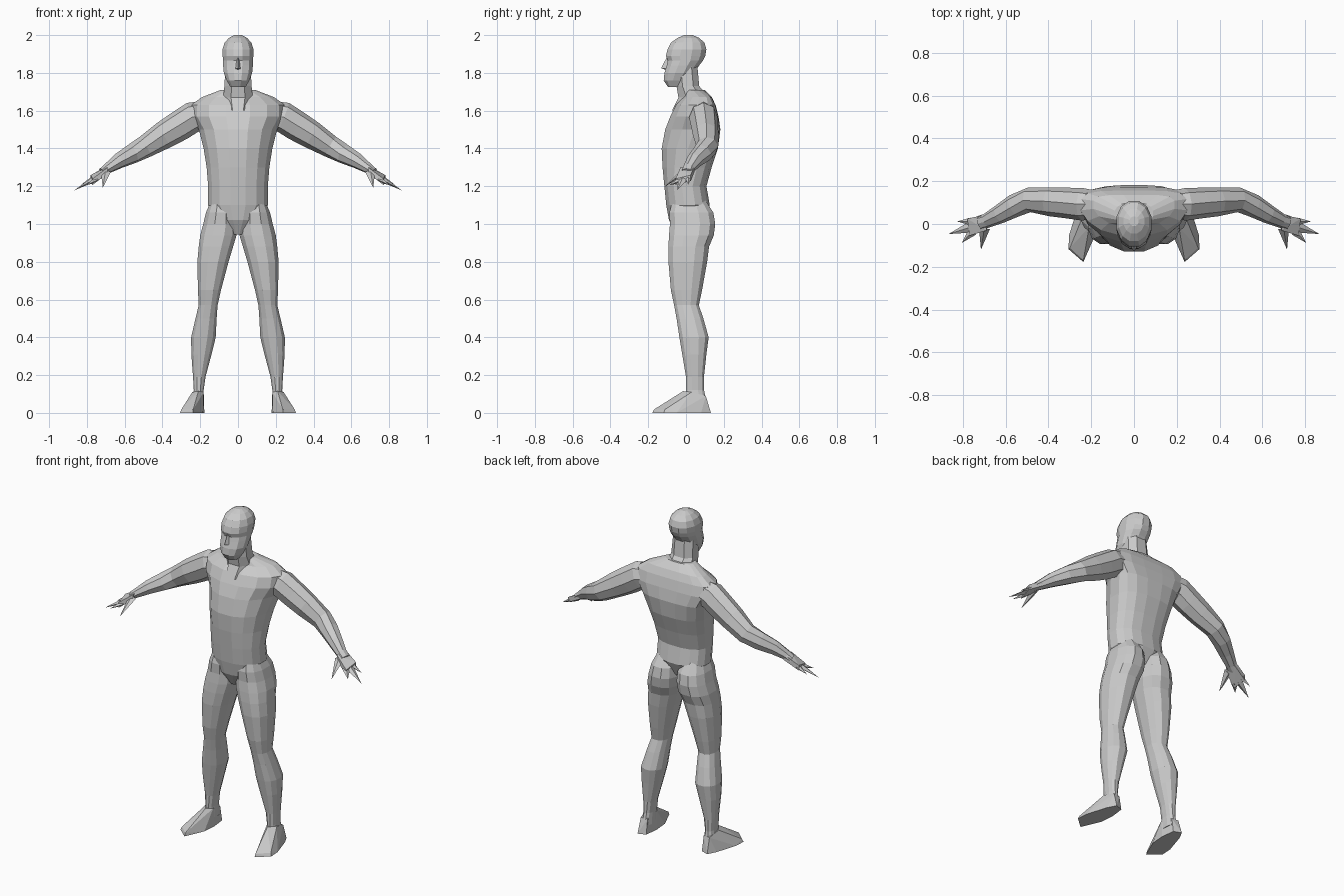
import bpy, bmesh
from math import cos, sin, pi
from mathutils import Vector


def finish(name, bm, mirror):
    bmesh.ops.recalc_face_normals(bm, faces=bm.faces)
    me = bpy.data.meshes.new(name)
    bm.to_mesh(me)
    bm.free()
    ob = bpy.data.objects.new(name, me)
    bpy.context.collection.objects.link(ob)
    if mirror:
        ob.modifiers.new("Mirror", 'MIRROR').use_mirror_merge = False
    return ob


def loft(name, rings, mirror=False):
    bm = bmesh.new()
    loops = [[bm.verts.new(p) for p in r] for r in rings]
    n = len(rings[0])
    for a, b in zip(loops, loops[1:]):
        for i in range(n):
            j = (i + 1) % n
            bm.faces.new((a[i], a[j], b[j], b[i]))
    bm.faces.new(loops[0])
    bm.faces.new(loops[-1])
    return finish(name, bm, mirror)


def hull(name, points, mirror=False):
    bm = bmesh.new()
    for p in points:
        bm.verts.new(p)
    res = bmesh.ops.convex_hull(bm, input=bm.verts)
    loose = [v for v in bm.verts if not v.link_faces]
    bmesh.ops.delete(bm, geom=loose, context='VERTS')
    return finish(name, bm, mirror)


def flat_ring(z, x0, x1, y0, y1, bow=0.0, n=12, e=0.85):
    """Horizontal section; bow pushes the sides backwards."""
    pts = []
    for i in range(n):
        a = 2 * pi * (i + 0.5) / n
        c, s = cos(a), sin(a)
        c /= cos(pi / n)
        s /= sin(pi / 2 - pi / n) if n % 4 == 0 else 1
        cx = (abs(c) ** e) * (1 if c > 0 else -1)
        sy = (abs(s) ** e) * (1 if s > 0 else -1)
        pts.append(((x0 + x1) / 2 + cx * (x1 - x0) / 2,
                    (y0 + y1) / 2 + sy * (y1 - y0) / 2 + bow * c * c, z))
    return pts


# Torso: z, half width, front y, back y, bow
torso = [(0.945, .03, -.05, .03, 0), (1.02, .105, -.09, .09, 0),
         (1.10, .158, -.105, .125, .01), (1.20, .158, -.115, .108, .01),
         (1.30, .166, -.125, .135, .02), (1.40, .182, -.13, .168, .03),
         (1.50, .207, -.112, .18, .05), (1.57, .25, -.085, .17, .05),
         (1.63, .25, -.055, .155, .04), (1.672, .19, -.015, .135, .03),
         (1.71, .09, 0, .1, 0)]
loft("torso", [flat_ring(z, -h, h, f, b, w, 16) for z, h, f, b, w in torso])

# Neck and head
neck = [(1.60, .06, -.075, .12), (1.67, .078, -.04, .12),
        (1.73, .072, -.05, .07), (1.84, .066, -.06, .06)]
loft("neck", [flat_ring(z, -h, h, f, b, 0, 8) for z, h, f, b in neck])
head = [(1.725, .04, -.095, -.02), (1.76, .06, -.118, .02),
        (1.80, .075, -.114, .045), (1.84, .079, -.102, .07),
        (1.865, .08, -.096, .09), (1.89, .081, -.106, .102),
        (1.925, .082, -.098, .108), (1.96, .071, -.08, .098),
        (1.985, .048, -.045, .07), (2.0, .02, -.01, .035)]
loft("head", [flat_ring(z, -h, h, f, b, 0, 12, .95) for z, h, f, b in head])
hull("nose", [(0, -.095, 1.895), (0, -.132, 1.825), (-.022, -.09, 1.82),
              (.022, -.09, 1.82), (0, -.09, 1.81)])

# Legs: z, inner x, outer x, front y, back y
leg = [(1.13, .04, .14, -.07, .10), (1.06, .008, .17, -.088, .145),
       (1.0, .004, .184, -.085, .155), (.94, .008, .2, -.09, .147),
       (.88, .026, .208, -.093, .122), (.80, .05, .215, -.093, .112),
       (.65, .09, .212, -.08, .085), (.57, .108, .208, -.063, .068),
       (.50, .113, .225, -.05, .092), (.40, .118, .248, -.035, .12),
       (.31, .14, .247, -.02, .108), (.19, .172, .238, 0, .095),
       (.12, .182, .234, 0, .096), (.05, .18, .242, .0, .11)]
loft("leg", [flat_ring(z, a, b, f, k, 0, 12) for z, a, b, f, k in leg], True)

# Feet
sole = [(.178, .03), (.188, .115), (.235, .132), (.262, .08), (.275, 0),
        (.303, -.05), (.307, -.117), (.237, -.178), (.185, -.06)]
upper = [(.182, .02, .11), (.19, .1, .09), (.232, .105, .09), (.242, .03, .11),
         (.21, -.015, .115), (.225, -.1, .05), (.28, -.08, .04),
         (.237, -.17, .018), (.3, -.112, .018)]
hull("foot", [(x, y, 0.0) for x, y in sole] + upper, True)

# Arms: centre and radius across / vertical
arm = [(.15, .09, 1.585, .06, .07), (.24, .092, 1.565, .076, .082),
       (.31, .098, 1.52, .072, .08), (.39, .104, 1.472, .068, .074),
       (.49, .113, 1.41, .058, .06), (.56, .085, 1.372, .054, .053),
       (.63, .045, 1.335, .044, .042), (.69, .015, 1.295, .034, .028),
       (.72, .005, 1.275, .034, .022)]
rings = []
for i, (x, y, z, a, b) in enumerate(arm):
    p, q = arm[max(i - 1, 0)], arm[min(i + 1, len(arm) - 1)]
    t = (Vector(q[:3]) - Vector(p[:3])).normalized()
    u = t.cross(Vector((0, 0, 1))).normalized()
    v = u.cross(t)
    rings.append([Vector((x, y, z)) + u * a * cos(k * pi / 4) + v * b * sin(k * pi / 4)
                  for k in range(8)])
loft("arm", rings, True)

# Hands: flat palm, pointed fingers and thumb
palm = [(.69, .045, 1.295), (.69, -.03, 1.285), (.78, .025, 1.245), (.77, -.055, 1.225)]
hull("palm", [(x, y, z + d) for x, y, z in palm for d in (-.018, .014)], True)


def spike(name, base, tip, w):
    b = Vector(base)
    side = (Vector(tip) - b).cross(Vector((0, 0, 1))).normalized() * w
    hull(name, [b + side, b - side, b + Vector((0, 0, .014)), b - Vector((0, 0, .018)), tip], True)


spike("little_finger", (.765, .012, 1.245), (.828, .012, 1.21), .018)
spike("middle_finger", (.765, -.015, 1.238), (.868, -.047, 1.178), .026)
spike("index_finger", (.755, -.035, 1.235), (.805, -.088, 1.205), .022)
spike("thumb", (.70, -.02, 1.275), (.716, -.12, 1.192), .026)
